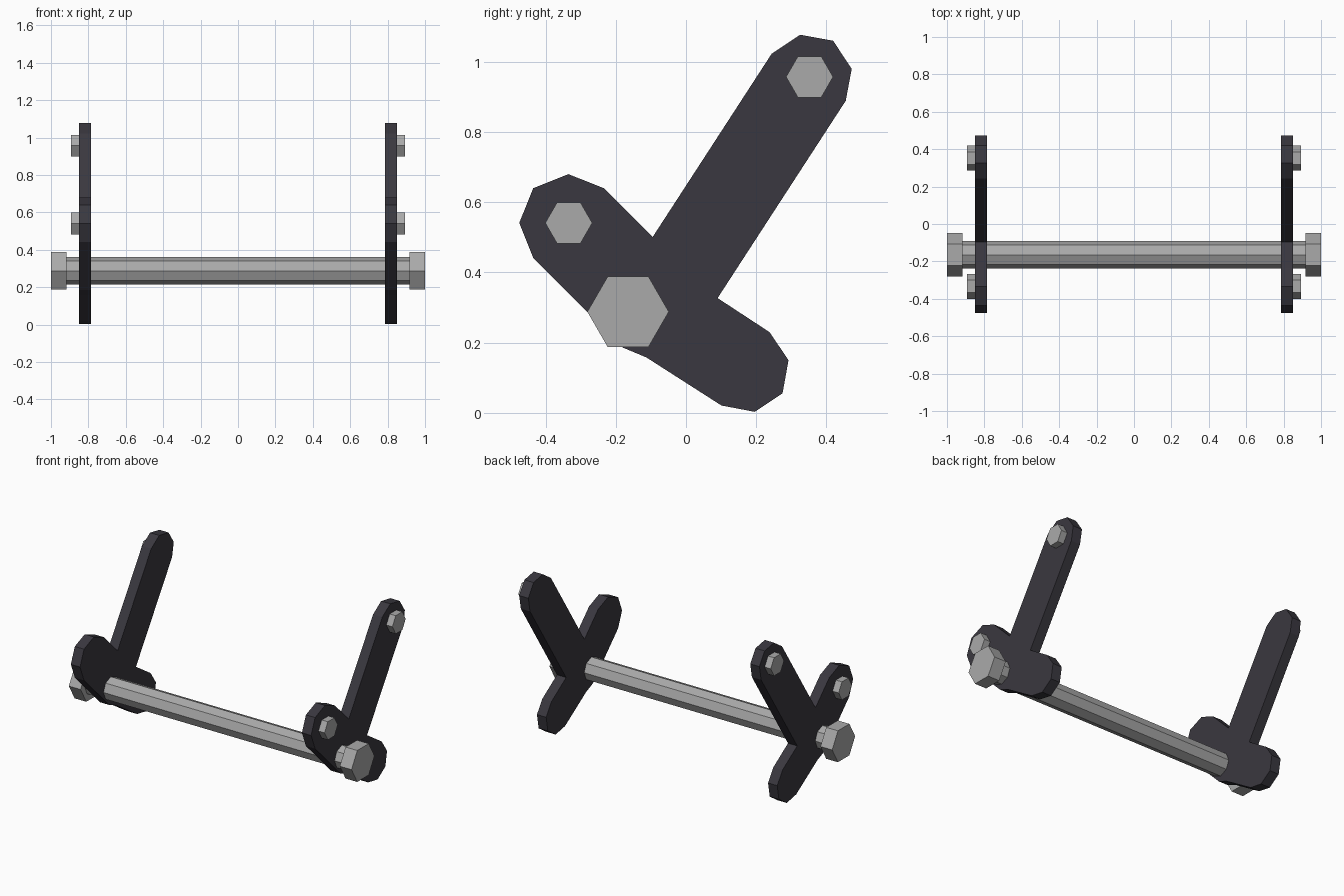
import bpy, bmesh, math

if "Cube" in bpy.data.objects:
    bpy.data.objects.remove(bpy.data.objects["Cube"])

def material(name, rgb):
    m = bpy.data.materials.new(name)
    m.diffuse_color = (*rgb, 1)
    m.use_nodes = True
    m.node_tree.nodes["Principled BSDF"].inputs["Base Color"].default_value = m.diffuse_color
    return m

DARK = material("dark plate", (0.042, 0.039, 0.050))
STEEL = material("light steel", (0.40, 0.40, 0.40))

def prism(name, outline, x0, x1, mat):
    """Extrude a (y, z) outline along x."""
    bm = bmesh.new()
    face = bm.faces.new([bm.verts.new((x0, y, z)) for y, z in outline])
    ext = bmesh.ops.extrude_face_region(bm, geom=[face])
    moved = [v for v in ext["geom"] if isinstance(v, bmesh.types.BMVert)]
    bmesh.ops.translate(bm, verts=moved, vec=(x1 - x0, 0, 0))
    bmesh.ops.recalc_face_normals(bm, faces=bm.faces[:])
    mesh = bpy.data.meshes.new(name)
    bm.to_mesh(mesh)
    bm.free()
    mesh.materials.append(mat)
    obj = bpy.data.objects.new(name, mesh)
    bpy.context.collection.objects.link(obj)
    return obj

def ngon(y, z, r, sides):
    return [(y + r * math.cos(2 * math.pi * i / sides),
             z + r * math.sin(2 * math.pi * i / sides)) for i in range(sides)]

# Three-armed plate outline (y, z)
PLATE = [
    (0.244, 1.023), (0.325, 1.077), (0.419, 1.060), (0.472, 0.980), (0.455, 0.889),  # tall arm
    (0.090, 0.327),
    (0.238, 0.230), (0.292, 0.150), (0.275, 0.056), (0.196, 0.003), (0.101, 0.021),  # low arm
    (-0.113, 0.158), (-0.180, 0.186),
    (-0.435, 0.441), (-0.475, 0.541), (-0.435, 0.640), (-0.335, 0.680), (-0.234, 0.640),  # front arm
    (-0.095, 0.501),
]
AXLE = (-0.165, 0.288)

# Axle
prism("axle", ngon(*AXLE, 0.073, 8), -0.93, 0.93, STEEL)

for side, s in (("left", -1), ("right", 1)):
    # Side plate
    prism(f"{side}_plate", PLATE, s * 0.785, s * 0.85, DARK)
    # Large hex head on the axle end
    prism(f"{side}_axle_head", ngon(*AXLE, 0.116, 6), s * 0.917, s * 1.0, STEEL)
    # Small hex bolts on the outer face
    for label, y, z in (("upper", 0.352, 0.957), ("front", -0.334, 0.541)):
        prism(f"{side}_{label}_bolt", ngon(y, z, 0.067, 6), s * 0.84, s * 0.893, STEEL)
